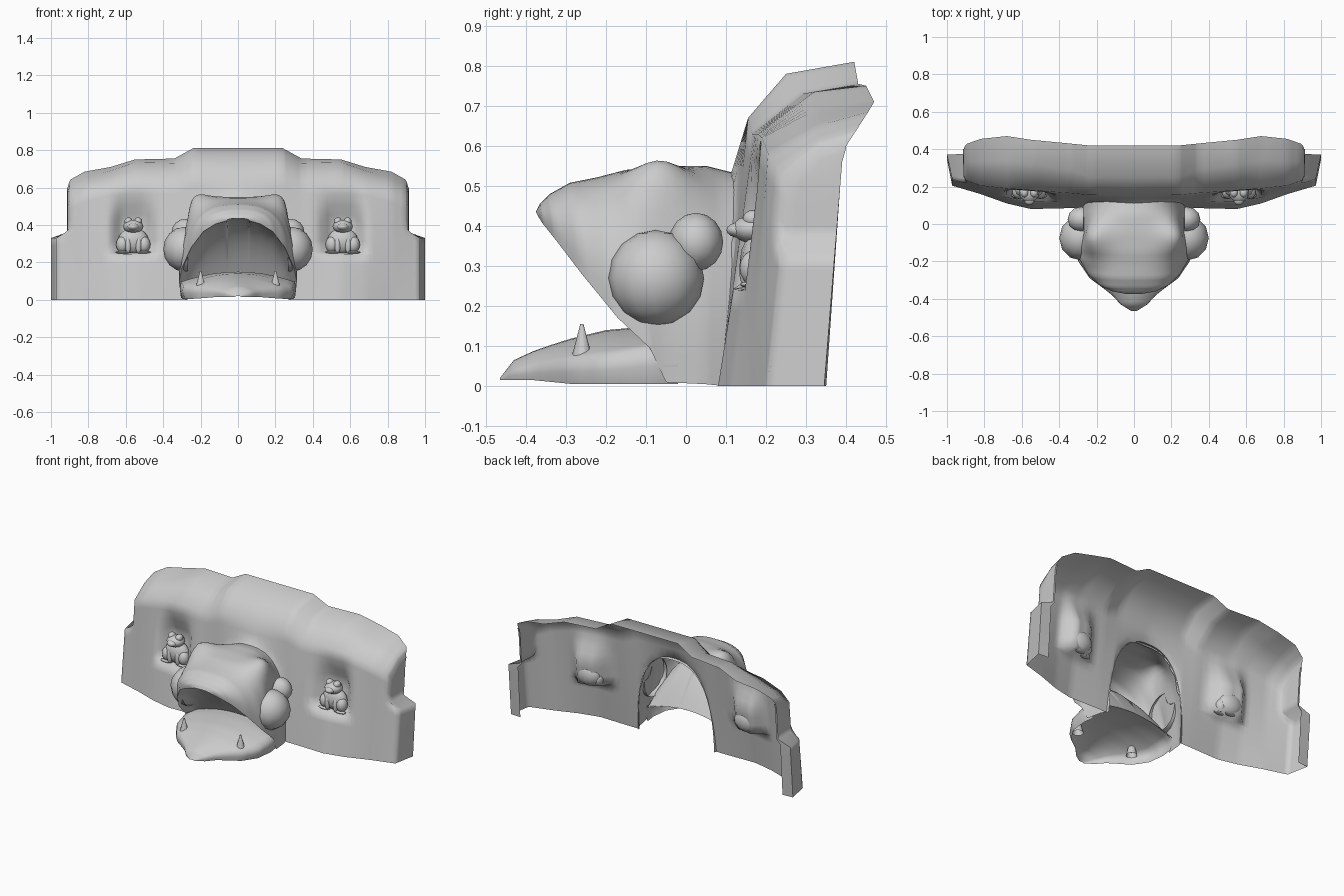
import bpy
import bmesh
from math import sin, cos, pi, radians, exp

if "Cube" in bpy.data.objects:
    bpy.data.objects.remove(bpy.data.objects["Cube"], do_unlink=True)


def finish(obj, name, angle=80):
    obj.name = name
    bpy.ops.object.select_all(action='DESELECT')
    obj.select_set(True)
    bpy.context.view_layer.objects.active = obj
    bpy.ops.object.shade_smooth_by_angle(angle=radians(angle))
    return obj


def sheet(name, rows, flip=False, skip=None):
    """Skin a list of equally long point rows into one open surface."""
    n = len(rows[0])
    verts = [p for row in rows for p in row]
    faces = []
    for i in range(len(rows) - 1):
        for j in range(n - 1):
            a, b = i * n + j, (i + 1) * n + j
            f = (a, a + 1, b + 1, b)
            if skip and skip([sum(verts[k][c] for k in f) / 4 for c in range(3)]):
                continue
            faces.append(f[::-1] if flip else f)
    mesh = bpy.data.meshes.new(name)
    mesh.from_pydata(verts, [], faces)
    bm = bmesh.new()
    bm.from_mesh(mesh)
    bmesh.ops.remove_doubles(bm, verts=bm.verts, dist=.0005)
    bmesh.ops.delete(bm, geom=[v for v in bm.verts if not v.link_faces], context='VERTS')
    bm.to_mesh(mesh)
    bm.free()
    obj = bpy.data.objects.new(name, mesh)
    bpy.context.collection.objects.link(obj)
    return finish(obj, name)


def blob(name, loc, size):
    bpy.ops.mesh.primitive_uv_sphere_add(segments=12, ring_count=8, location=loc)
    obj = bpy.context.object
    obj.scale = size
    return finish(obj, name)


def outer_half(obj, side):
    """Open a blob on the side that faces the inside of the head."""
    bm = bmesh.new()
    bm.from_mesh(obj.data)
    bmesh.ops.bisect_plane(bm, geom=bm.verts[:] + bm.edges[:] + bm.faces[:],
                           plane_co=(-.15 * side, 0, 0), plane_no=(side, 0, 0),
                           clear_inner=True)
    bm.to_mesh(obj.data)
    bm.free()


def lerp(a, b, t):
    return a + (b - a) * t


def refine(keys, n):
    """Insert evenly blended rows between key rows."""
    out = [tuple(lerp(p, q, k / n) for p, q in zip(a, b))
           for a, b in zip(keys, keys[1:]) for k in range(n)]
    return out + [keys[-1]]


def clamp(v):
    return max(0.0, min(1.0, v))


# Wall: x, base y, then shoulder, upper and back rim as (y, z); the end folds back inward
wall_keys = [
    (0, -.05, .155, .67, .25, .78, .42, .81),
    (.24, .085, .155, .67, .25, .78, .42, .81),
    (.34, .085, .165, .63, .29, .73, .43, .755),
    (.55, .08, .18, .63, .32, .735, .45, .75),
    (.68, .11, .19, .62, .34, .69, .47, .71),
    (.82, .16, .205, .58, .335, .652, .455, .685),
    (.972, .205, .26, .5, .33, .57, .40, .60),
    (1, .345, .385, .5, .39, .56, .40, .595),
    (.93, .35, .385, .5, .39, .56, .40, .595),
]
heights = (0, .1, .2, .3, .385, .405, .5, .58, .66, .72, .8, .9, 1)
NICHE_X = .56
NECK_W, NECK_H, POWER = .27, .53, .8


def neck_radius(x, z):
    p = 2 / POWER
    return ((x / NECK_W) ** p + (z / NECK_H) ** p) ** (1 / p)


def wall_column(x, yb, ys, zs, yu, zu, yt, zt):
    inset = x if x < .9 else .9 + (x - .9) * .15
    column = []
    for f in heights:
        z = f * zs
        across = clamp((.13 - abs(x - NICHE_X)) / .075)
        up = clamp((f - .385) / .02) * clamp((.92 - f) / .27)
        y = lerp(yb, ys, f) + .085 * across * up
        r = neck_radius(x, z)
        grow = 1 / r if .01 < r < 1 else 1
        column.append(((inset if f > .7 else x) * grow, y, z * grow))
    return column + [(inset, yu, zu), (inset, yt, zt)]


wall = sheet("wall", [wall_column(*k) for k in refine(wall_keys, 6)], flip=True,
             skip=lambda c: neck_radius(c[0], c[2]) < 1)
mirror = wall.modifiers.new("mirror", 'MIRROR')
mirror.use_clip = True

# Upper head: arches from the neck to the lip (top y, top z, foot y, foot z, half width)
head_keys = [
    (.13, NECK_H, .10, 0, NECK_W),
    (.05, .55, .05, .005, .29),
    (-.05, .55, -.05, .01, .305),
    (-.15, .54, -.09, .095, .315),
    (-.22, .522, -.17, .17, .30),
    (-.29, .508, -.26, .28, .25),
    (-.34, .48, -.325, .365, .185),
    (-.365, .455, -.357, .405, .12),
    (-.375, .435, -.368, .422, .06),
]
STEPS = 36
SPLIT = 4


def arch(yt, zt, yf, zf, w):
    row = []
    for k in range(STEPS + 1):
        t = pi * k / STEPS
        c, s = cos(t), max(sin(t), 0) ** POWER
        sign = 1 if c > 0 else -1
        x = w * abs(c) ** POWER
        y, z = lerp(yf, yt, s), lerp(zf, zt, s)
        # brow bulge over each eye
        eye = .085 * exp(-((x - .21) / .095) ** 2 - ((y + .065) / .1) ** 2
                         - ((z - .47) / .11) ** 2)
        row.append((sign * (x + .4 * eye), y, z + eye))
    return row


head_rows = refine(head_keys, SPLIT)
sheet("upper_head", [arch(*k) for k in head_rows])

# Mouth lining: a vaulted palate from the lip down to the back of the jaw
THROAT_Y = -.02
feet = [(w, yf, zf) for _, _, yf, zf, w in head_rows[3 * SPLIT:-1]]
lip = feet + arch(*head_rows[-1]) + [(-x, y, z) for x, y, z in reversed(feet)]
lining = []
for k in range(11):
    s = k / 10
    lining.append([(x * (1 - .1 * s), lerp(y, THROAT_Y, s),
                    lerp(z, .15 - .6 * x * x, s ** 2.2)) for x, y, z in lip])
sheet("mouth_lining", lining)

# Lower jaw: y, half width, crown z, edge z
jaw_keys = [
    (THROAT_Y, .295, .15, .095),
    (-.09, .305, .15, .095),
    (-.2, .292, .14, .075),
    (-.29, .232, .118, .065),
    (-.34, .165, .102, .058),
    (-.38, .115, .088, .05),
    (-.43, .07, .065, .04),
    (-.465, .015, .02, .018),
]


def jaw_row(y, w, crown, edge):
    base = lerp(.005, .015, clamp((-.28 - y) / .1))
    half = [(w * .97, y, base), (w * 1.02, y, lerp(base, edge, .5)), (w, y, edge)]
    half += [(w * u, y, lerp(crown, edge, u ** 2)) for u in (.88, .7, .45, .2)]
    return half + [(0, y, crown)] + [(-x, yy, z) for x, yy, z in reversed(half)]


sheet("lower_jaw", [jaw_row(*k) for k in refine(jaw_keys, 3)])

# Paired head details and the niche statues
for side, label in ((1, "left"), (-1, "right")):
    outer_half(blob(label + "_cheek", (side * .285, -.075, .27), (.115, .12, .12)), side)
    outer_half(blob(label + "_ear_lump", (side * .28, .025, .36), (.075, .068, .073)), side)

    bpy.ops.mesh.primitive_cone_add(vertices=10, radius1=.033, radius2=.004, depth=.11,
                                    end_fill_type='NOTHING', location=(side * .2, -.26, .1))
    finish(bpy.context.object, label + "_tooth")

    def part(name, x, y, z, size):
        blob(f"{label}_statue_{name}", (side * NICHE_X + x, y, z), size)

    part("body", 0, .185, .315, (.082, .05, .07))
    part("head", 0, .17, .392, (.054, .055, .036))
    part("snout", 0, .135, .39, (.032, .034, .02))
    for s, leg in ((1, "left"), (-1, "right")):
        part(leg + "_eye", s * .026, .168, .418, (.022, .026, .022))
        part(leg + "_thigh", s * .058, .17, .295, (.034, .036, .044))
        part(leg + "_foreleg", s * .028, .147, .29, (.016, .014, .042))
        part(leg + "_foot", s * .055, .155, .254, (.04, .02, .008))
